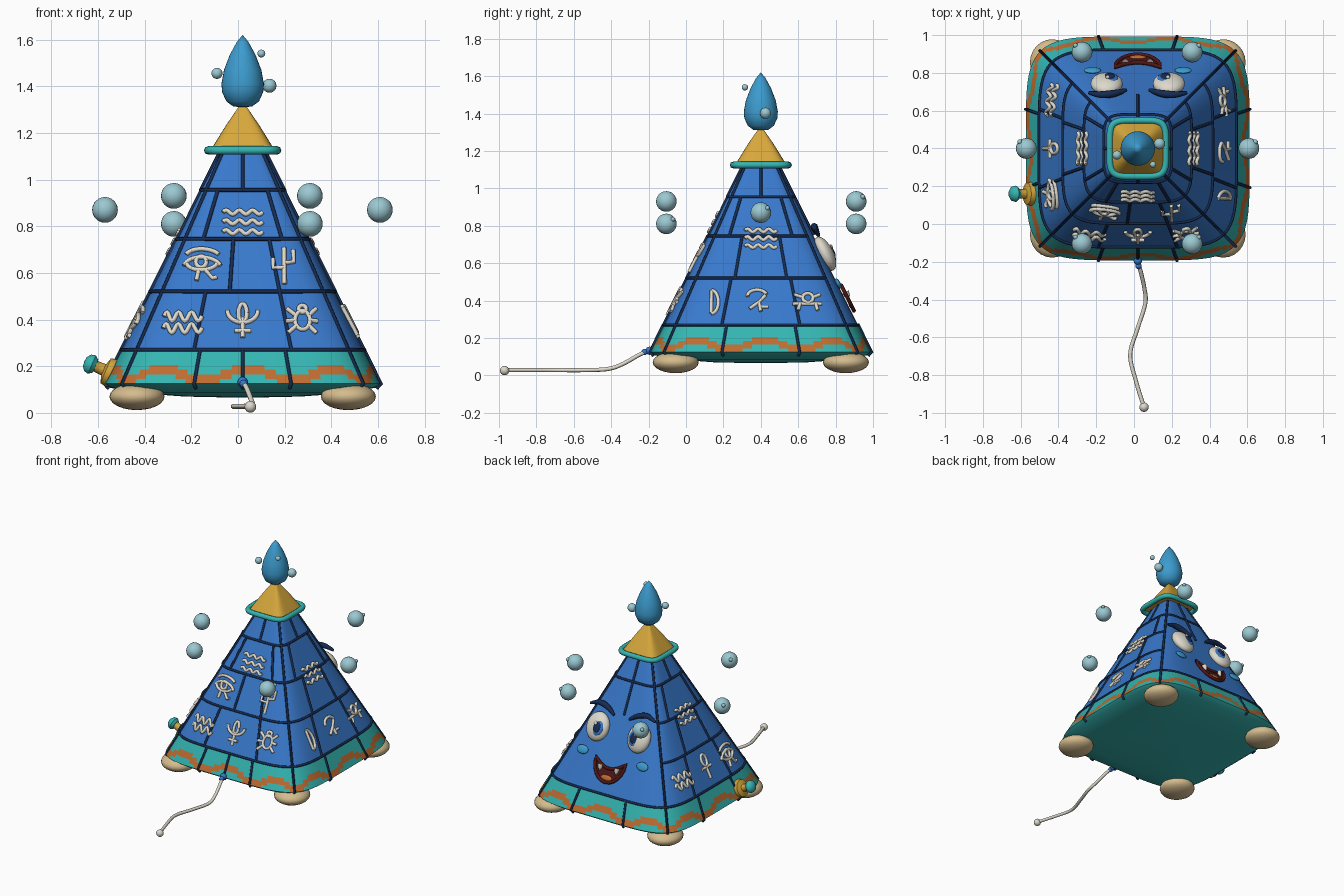
import bpy, bmesh
from math import sin, cos, pi, radians
from mathutils import Vector, Matrix

cube = bpy.data.objects.get("Cube")
if cube:
    bpy.data.objects.remove(cube, do_unlink=True)

CX, CY = 0.02, 0.40
SIDES = {"front": ((0, -1, 0), (1, 0, 0)), "right": ((1, 0, 0), (0, 1, 0)),
         "back": ((0, 1, 0), (-1, 0, 0)), "left": ((-1, 0, 0), (0, -1, 0))}
UP = Vector((0, 0, 1))


def material(name, r, g, b):
    m = bpy.data.materials.new(name)
    m.use_nodes = True
    m.diffuse_color = (r, g, b, 1)
    m.node_tree.nodes["Principled BSDF"].inputs["Base Color"].default_value = (r, g, b, 1)
    return m


BLUE = material("block blue", .04, .19, .6)
NAVY = material("seam navy", .008, .025, .085)
TEAL = material("teal", .035, .46, .44)
ORANGE = material("burnt orange", .52, .15, .03)
GOLD = material("gold", .68, .39, .045)
IVORY = material("ivory", .72, .69, .6)
TAN = material("sand", .66, .5, .27)
SKY = material("water blue", .045, .33, .62)
PALE = material("bubble blue", .33, .58, .64)
MAROON = material("mouth maroon", .08, .008, .008)


def add(name, bm, mats, angle=40):
    me = bpy.data.meshes.new(name)
    bmesh.ops.recalc_face_normals(bm, faces=bm.faces)
    bm.to_mesh(me)
    bm.free()
    for m in mats:
        me.materials.append(m)
    for p in me.polygons:
        p.use_smooth = True
    me.set_sharp_from_angle(angle=radians(angle))
    ob = bpy.data.objects.new(name, me)
    bpy.context.collection.objects.link(ob)
    return ob


def half(z):
    return 0.095 + (1.12 - z) * 0.5


def rounded(side, t, h, z):
    """Point on a bowed, rounded square of half width h."""
    o, r = map(Vector, SIDES[side])
    k = h / (1 + abs(t) ** 5) ** 0.2
    return Vector((CX, CY, z)) + (o + r * t) * k


def outward(side):
    return (Vector(SIDES[side][0]) + UP * 0.5).normalized()


def on_side(side, u, z, off=0.0):
    """Point on the flat of a sloping side, u to the right of its middle."""
    o, r = map(Vector, SIDES[side])
    return Vector((CX, CY, z)) + o * half(z) + r * u + outward(side) * off


def wrap(side, u, z, off=0.0):
    t = max(-1, min(1, u / half(z)))
    return rounded(side, t, half(z), z) + outward(side) * off


def ring(h, z, n=24):
    return [rounded(s, -1 + 2 * i / n, h, z) for s in SIDES for i in range(n)]


def loft(name, rows, mats, rule=None, angle=40):
    bm = bmesh.new()
    rings = [[bm.verts.new(p) for p in ring(h, z)] for h, z in rows]
    for j in range(len(rings) - 1):
        a, b = rings[j], rings[j + 1]
        for i in range(len(a)):
            k = (i + 1) % len(a)
            f = bm.faces.new((a[i], a[k], b[k], b[i]))
            f.material_index = rule(i, j) if rule else 0
    for j in (0, -1):
        f = bm.faces.new(rings[j])
        f.material_index = rule(0, j % (len(rows) - 1)) if rule else 0
    return add(name, bm, mats, angle)


def tube(name, paths, radius, mat, cyclic=False, taper=False):
    cu = bpy.data.curves.new(name, "CURVE")
    cu.dimensions = "3D"
    cu.bevel_depth, cu.bevel_resolution, cu.use_fill_caps = radius, 2, True
    for path in paths:
        sp = cu.splines.new("POLY")
        sp.points.add(len(path) - 1)
        for i, p in enumerate(path):
            sp.points[i].co = (*p, 1)
            if taper:
                sp.points[i].radius = 0.4 + 0.6 * sin(pi * i / (len(path) - 1))
        sp.use_cyclic_u, sp.use_smooth = cyclic, True
    cu.materials.append(mat)
    ob = bpy.data.objects.new(name, cu)
    bpy.context.collection.objects.link(ob)
    return ob


def ball(name, centre, size, mat, axes=None, seg=24):
    bm = bmesh.new()
    bmesh.ops.create_uvsphere(bm, u_segments=seg, v_segments=seg // 2, radius=1)
    rot = Matrix(axes).transposed().to_4x4() if axes else Matrix()
    bm.transform(Matrix.Translation(centre) @ rot @ Matrix.Diagonal((*size, 1)))
    return add(name, bm, [mat], 180)


def lathe(name, profile, mat, matrix, seg=32):
    bm = bmesh.new()
    vs = [bm.verts.new((r, 0, z)) for r, z in profile]
    es = [bm.edges.new(vs[i:i + 2]) for i in range(len(vs) - 1)]
    bmesh.ops.spin(bm, geom=vs + es, cent=(0, 0, 0), axis=(0, 0, 1), angle=2 * pi, steps=seg)
    bmesh.ops.remove_doubles(bm, verts=bm.verts, dist=1e-4)
    bm.transform(matrix)
    return add(name, bm, [mat], 45)


def smooth_path(pts, n=8):
    """Catmull-Rom through a few points."""
    p = [Vector(q) for q in (pts[0], *pts, pts[-1])]
    out = []
    for a, b, c, d in zip(p, p[1:], p[2:], p[3:]):
        for i in range(n):
            t = i / n
            out.append(b + (c - a) * t / 2 + (a * 2 - b * 5 + c * 4 - d) * t * t / 2
                       + (b * 3 - a - c * 3 + d) * t ** 3 / 2)
    return out + [p[-1]]


# Pyramid body with stepped border
dome = [(.02, .065), (.25, .07), (.45, .085), (.57, .108)]
levels = [.125, .145, .165, .185, .205, .27, .4, .52, .745, .955, 1.13]
STEP = (0, 0, 1, 2, 2, 2, 1, 0)


def border(i, j):
    row = j - len(dome)
    if row >= 5:
        return 0
    return 2 if 0 <= row < 4 and row - STEP[i % 8] in (0, 1) else 1


loft("pyramid_body", dome + [(half(z), z) for z in levels], [BLUE, TEAL, ORANGE], border, 35)

# Seams between the blocks
for z in (.27, .955):
    tube("seam_ring", [ring(half(z) + .002, z)], .008, NAVY, cyclic=True)
tube("seam_rows", [[rounded(s, -1 + i / 12, half(z) + .002, z) for i in range(25)]
                   for z in (.52, .745) for s in SIDES if s != "back"], .008, NAVY)


def upright(s, t, z0, z1):
    path = [rounded(s, t, half(z) + .002, z) for z in (z1, z0)]
    if z0 < .2:
        path += [rounded(s, t, .575, .105)]
    return path


seams = []
for s in SIDES:
    seams.append(upright(s, 1, .125, 1.12))
    seams.append(upright(s, 0, .955, 1.12))
    seams += [upright(s, t, .125, .27) for t in (-.35, .35)]
    if s == "back":
        seams.append(upright(s, 0, .75, .955))
        continue
    seams += [upright(s, t, .745, .955) for t in (-.6, .6)]
    seams += [upright(s, t, .52, .745) for t in ((-.14, .4) if s == "front" else (-.35, .35))]
    seams += [upright(s, t, .27, .52) for t in (-.4, .4)]
seams.append(upright("front", 0, .125, .27))
tube("seam_uprights", seams, .008, NAVY)

# Golden cap, collar and water drop
loft("gold_cap", [(.135, 1.13), (.07, 1.235), (.008, 1.325)], [GOLD])
tube("collar", [ring(.148, 1.125)], .018, TEAL, cyclic=True)
drop = [(0, 1.31), (.04, 1.313), (.07, 1.335), (.088, 1.375), (.091, 1.41), (.08, 1.47),
        (.055, 1.535), (.025, 1.59), (0, 1.62)]
lathe("water_drop", drop, SKY, Matrix.Translation((CX, CY, 0)))

# Bubbles
for x, y, z, r in ((-.09, .365, 1.455, .024), (.1, .315, 1.54, .017), (.135, .425, 1.402, .03)):
    ball("small_bubble", (x, y, z), (r, r, r), PALE, seg=16)
for x, y, z in ((-.57, CY, .87), (.608, CY, .87), (-.275, -.105, .93), (.308, -.105, .81),
                (-.275, .91, .81), (.308, .91, .93)):
    ball("bubble", (x, y, z), [.055] * 3, PALE)
    ball("bubble_bead", (x + (.035 if x > 0 else -.035), y + .035, z + .025), [.013] * 3, PALE, seg=12)

# Feet
for sx in (-1, 1):
    for sy in (-1, 1):
        ball("foot", (CX + sx * .453, CY + sy * .455, .07), (.118, .123, .058), TAN)

# Trailing cord
cord = [(.02, -.2, .13), (.035, -.25, .11), (.055, -.34, .06), (.06, -.42, .034), (.02, -.55, .028),
        (-.02, -.69, .028), (.01, -.83, .028), (.053, -.97, .028)]
tube("cord", [smooth_path(cord)], .011, IVORY)
ball("cord_tip", (.053, -.97, .026), [.025] * 3, IVORY, seg=16)
ball("cord_socket", (.02, -.195, .132), [.022] * 3, BLUE, seg=16)
ball("cord_bead", (.024, -.222, .125), [.017] * 3, BLUE, seg=16)

# Tap on the left-hand slope
axis = Vector((-.92, 0, .4))
tap = Matrix.Translation((-.53, .16, .165)) @ UP.rotation_difference(axis).to_matrix().to_4x4()
lathe("tap_body", [(0, 0), (.06, 0), (.063, .015), (.058, .04), (.026, .05), (.024, .085), (.034, .1), (0, .1)],
      GOLD, tap)
lathe("tap_knob", [(0, .085), (.03, .088), (.043, .105), (.038, .125), (.02, .138), (0, .14)], TEAL, tap)


# Carved symbols, drawn as strokes around their own middle
def arc(cx, cy, rx, ry, a=0, b=360, n=14):
    return [(cx + rx * cos(radians(a + (b - a) * i / n)), cy + ry * sin(radians(a + (b - a) * i / n)))
            for i in range(n + 1)]


def wave(cy, width, amp, cycles):
    n = cycles * 8
    return [(width * (i / n - .5), cy + amp * sin(2 * pi * cycles * i / n)) for i in range(n + 1)]


def mirror(paths):
    return paths + [[(-x, y) for x, y in p] for p in paths]


water = [wave(y, .17, .009, 3) for y in (-.042, 0, .042)]
ripple = [wave(y, .18, .02, 3) for y in (-.025, .025)]
eye = [arc(0, -.02, .085, .045, 10, 170), arc(0, .01, .075, .04, 200, 340), arc(0, .005, .024, .024),
       arc(0, .02, .085, .04, 25, 155), [(-.01, -.03), (-.02, -.075)], [(.02, -.03), (.05, -.065), (.07, -.06)]]
cactus = [[(0, -.08), (0, .075)], [(0, -.01), (-.05, -.01), (-.05, .03)], [(0, .01), (.045, .015), (.045, .065)]]
lotus = [[(0, -.075), (0, .01)], arc(0, .03, .018, .04)] + mirror([arc(0, .04, .065, .05, 270, 360)])
lotus += [[(-.035, -.045), (.035, -.045)]]
scarab = [arc(0, 0, .035, .04), arc(0, .048, .018, .015)]
scarab += mirror([[(.03, .02), (.07, .05)], [(.035, 0), (.075, -.005)], [(.03, -.025), (.065, -.055)]])
feather = [[(-.018, -.06), (-.018, .06)], arc(-.018, .0, .04, .062, 90, -90)]
crook = [arc(0, .03, .05, .03, 10, 190), [(.045, .03), (.01, -.005), (.02, -.055)], [(.01, -.005), (-.04, -.04)],
         [(.02, -.03), (.06, -.03)]]
arms = [arc(0, .012, .03, .025), [(-.085, -.02), (.085, -.02)]]
arms += mirror([[(.03, .015), (.075, .03)], [(.045, -.02), (.055, -.055)]])
ankh = [arc(0, .04, .026, .036), [(0, 0), (0, -.075)], [(-.05, -.005), (.05, -.005)]]

for name, s, u, z, strokes in (
        ("water", "front", 0, .815, water), ("eye", "front", -.18, .64, eye),
        ("cactus", "front", .18, .63, cactus), ("ripple", "front", -.265, .385, ripple),
        ("lotus", "front", 0, .395, lotus), ("scarab", "front", .26, .395, scarab),
        ("water", "right", 0, .73, water), ("feather", "right", -.25, .39, feather),
        ("crook", "right", -.02, .395, crook), ("arms", "right", .255, .4, arms),
        ("water", "left", 0, .73, water), ("ripple", "left", -.265, .39, ripple),
        ("ankh", "left", 0, .395, ankh), ("eye", "left", .25, .39, eye)):
    tube("carved_" + name, [[wrap(s, u + a, z + b, .006) for a, b in p] for p in strokes], .01, IVORY)

# Face: eyes, brows and cheeks
N = outward("back")
R = Vector(SIDES["back"][1])
V = N.cross(R)
AXES = (R, V, N)
for m in (-1, 1):
    def spot(name, u, z, off, size, mat):
        ball(name, on_side("back", m * u, z, off), size, mat, AXES)
    spot("eye_white", .165, .645, .012, (.085, .1, .045), IVORY)
    spot("iris", .15, .64, .042, (.046, .057, .016), BLUE)
    spot("pupil", .148, .64, .051, (.029, .037, .012), NAVY)
    spot("eye_glint", .16, .662, .06, (.011, .013, .006), IVORY)
    spot("cheek", .24, .49, .004, (.045, .03, .012), SKY)
    brow = [(.06, .735), (.12, .77), (.19, .785), (.26, .765)]
    tube("brow", [smooth_path([on_side("back", m * u, z, .025) for u, z in brow])], .02, NAVY, taper=True)

# Mouth plate, lip and fangs
upper = [(-.12 + .02 * i, .425 + .05 * (abs(i - 6) / 6) ** 2) for i in range(13)]
lower = [(.12 * cos(pi * i / 12), .475 - .135 * sin(pi * i / 12)) for i in range(1, 12)]
outline = [on_side("back", u, z, .014) for u, z in upper + lower]
bm = bmesh.new()
bm.faces.new([bm.verts.new(p) for p in outline])
add("mouth", bm, [MAROON])
tube("lip", [outline], .011, MAROON, cyclic=True)
for m in (-1, 1):
    fang = Matrix.Translation(on_side("back", m * .065, .438, .018)) @ UP.rotation_difference(-V).to_matrix().to_4x4()
    lathe("fang", [(0, 0), (.02, 0), (.014, .025), (0, .05)], IVORY, fang, 12)
ball("tongue", on_side("back", 0, .368, .012), (.045, .02, .01), ORANGE, AXES, 16)
